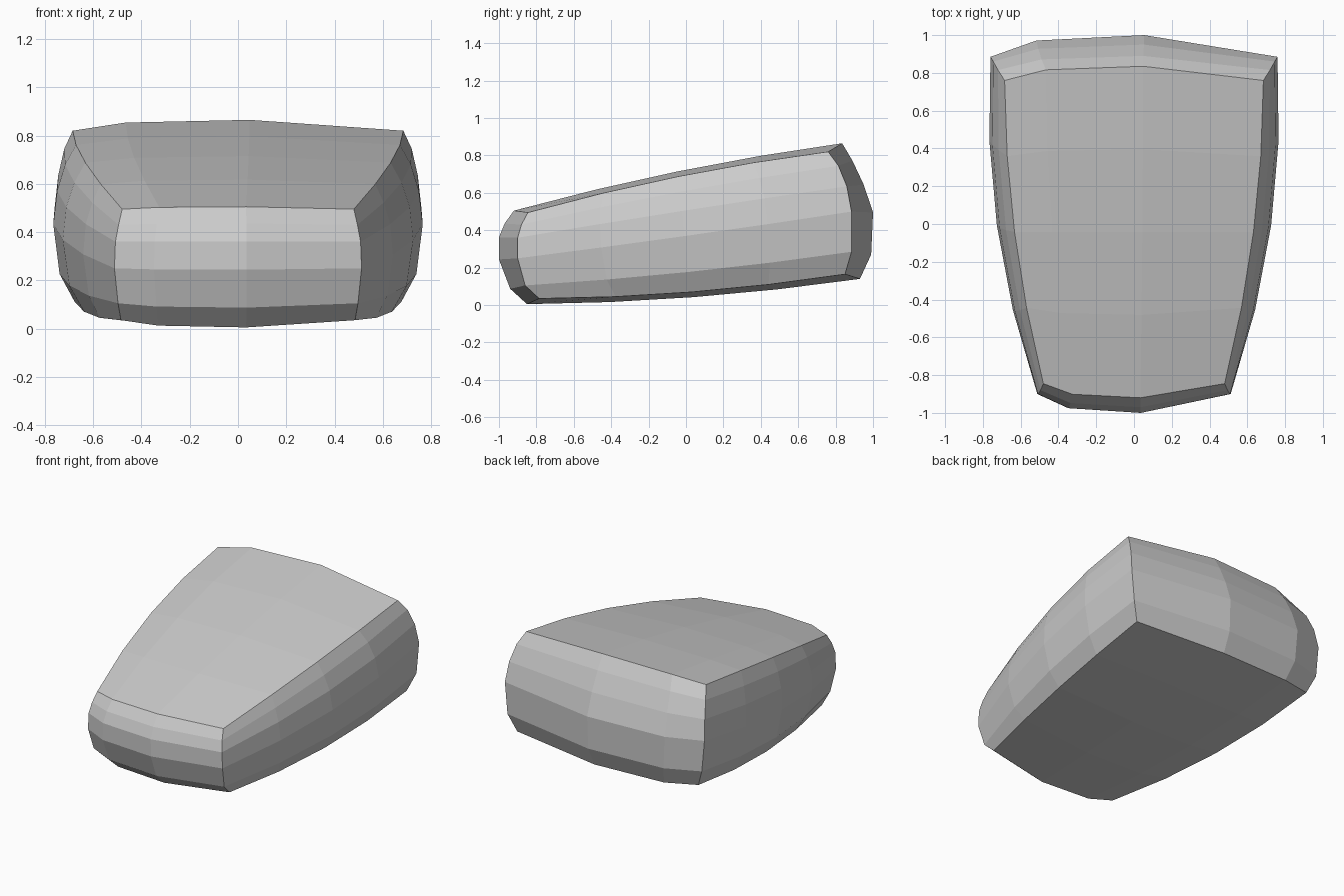
import bpy, bmesh

if "Cube" in bpy.data.objects:
    bpy.data.objects.remove(bpy.data.objects["Cube"])

# Height levels, top to bottom:
# front corner (x, y, z), back corner (x, y, z), bulge of side, front, back
LEVELS = [
    (0.48, -0.845, 0.495, 0.685, 0.76, 0.82, 0.05, 0.075, 0.075),
    (0.495, -0.88, 0.43, 0.72, 0.815, 0.745, 0.07, 0.09, 0.075),
    (0.508, -0.90, 0.36, 0.745, 0.86, 0.635, 0.085, 0.10, 0.09),
    (0.512, -0.90, 0.25, 0.76, 0.885, 0.50, 0.09, 0.10, 0.115),
    (0.497, -0.86, 0.105, 0.74, 0.885, 0.285, 0.08, 0.08, 0.105),
    (0.485, -0.785, 0.035, 0.69, 0.85, 0.165, 0.05, 0.065, 0.08),
]
COLS = [(-1, 0), (-0.68, 0.75), (0.07, 1), (1, 0)]   # position, bulge weight
ROWS = [0, 0.25, 0.5, 0.75, 1]


def point(i, j, k):
    fx, fy, fz, bx, by, bz, side, front, back = LEVELS[k]
    u, w = COLS[i]
    v = ROWS[j]
    arc = 4 * v * (1 - v)
    up = 1 - 2 * k / (len(LEVELS) - 1)               # +1 top, -1 bottom
    crown = (0.01 + 0.035 * v) if up > 0 else (0.03 - 0.005 * v)
    x = u * (fx + (bx - fx) * v + side * arc)
    y0, y1 = fy - front * w, by + back * w
    z = fz + (bz - fz) * v + up * (0.03 * arc + crown * w)
    return x, y0 + (y1 - y0) * v, z


# Cushion-shaped block: six curved grids sharing their border vertices
bm = bmesh.new()
verts = {}


def vert(idx):
    if idx not in verts:
        verts[idx] = bm.verts.new(point(*idx))
    return verts[idx]


size = (len(COLS), len(ROWS), len(LEVELS))
for axis in range(3):
    a, b = [n for n in range(3) if n != axis]
    for end in (0, size[axis] - 1):
        for m in range(size[a] - 1):
            for n in range(size[b] - 1):
                quad = []
                for da, db in ((0, 0), (1, 0), (1, 1), (0, 1)):
                    idx = [0, 0, 0]
                    idx[axis], idx[a], idx[b] = end, m + da, n + db
                    quad.append(vert(tuple(idx)))
                bm.faces.new(quad)
bmesh.ops.recalc_face_normals(bm, faces=bm.faces)

mesh = bpy.data.meshes.new("cushion_block")
bm.to_mesh(mesh)
bm.free()
bpy.context.collection.objects.link(bpy.data.objects.new("cushion_block", mesh))
